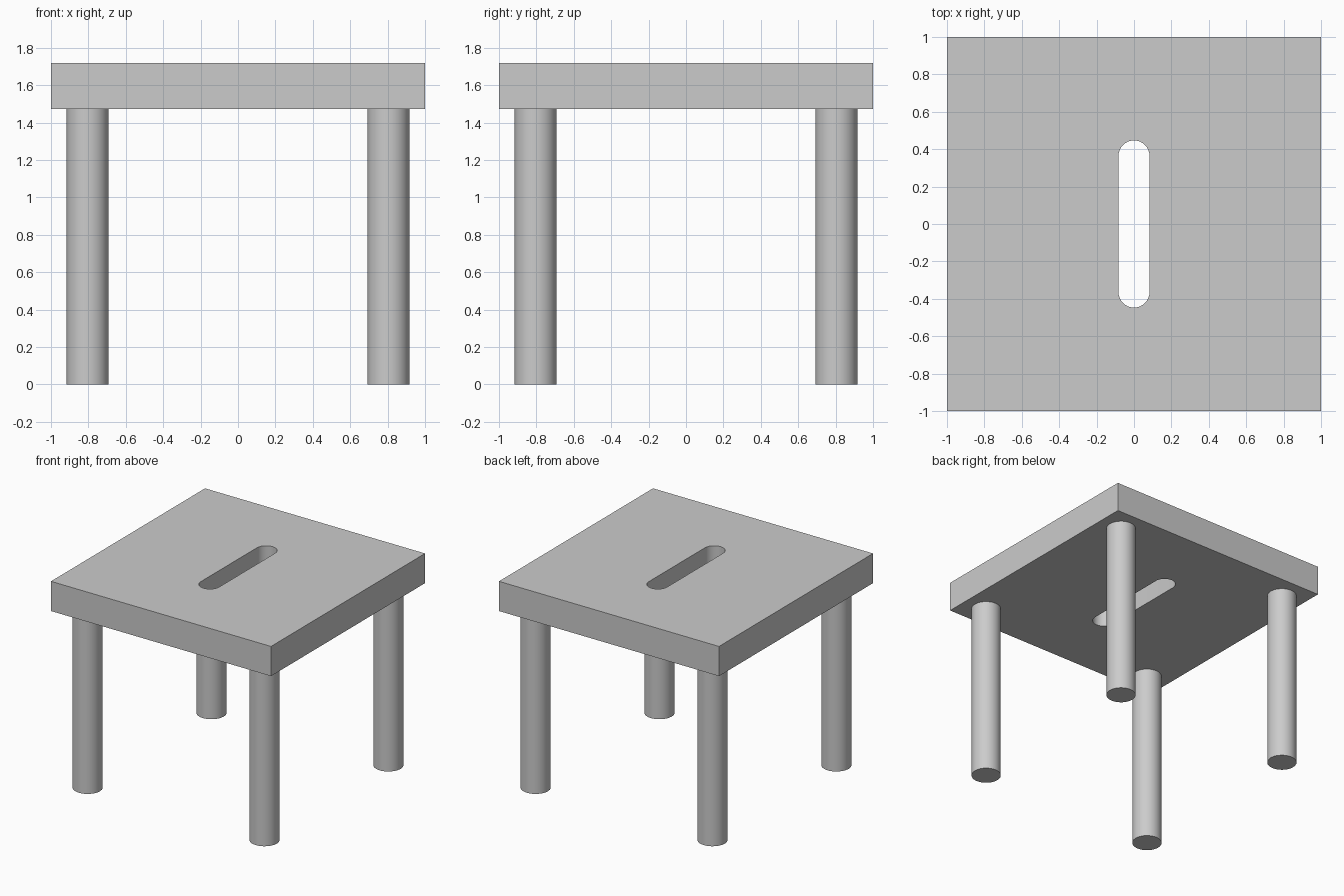
import bpy, bmesh
from math import pi, sin, cos

if "Cube" in bpy.data.objects:
    bpy.data.objects.remove(bpy.data.objects["Cube"])

SEAT_BOTTOM, SEAT_TOP = 1.473, 1.717
LEG_R, LEG_POS = 0.112, 0.804
SLOT_R, SLOT_HALF = 0.083, 0.447


def smooth(obj):
    bpy.ops.object.select_all(action='DESELECT')
    obj.select_set(True)
    bpy.context.view_layer.objects.active = obj
    bpy.ops.object.shade_smooth_by_angle(angle=pi / 6)


def loop(bm, points):
    verts = [bm.verts.new((x, y, SEAT_BOTTOM)) for x, y in points]
    return [bm.edges.new((v, verts[i - 1])) for i, v in enumerate(verts)]


# Seat: square outline with a rounded slot, filled and extruded upwards
n = 16
c = SLOT_HALF - SLOT_R
slot = [(SLOT_R * cos(pi * (i / n + end)),
         (c if end == 0 else -c) + SLOT_R * sin(pi * (i / n + end)))
        for end in (0, 1) for i in range(n + 1)]
bm = bmesh.new()
edges = loop(bm, [(-1, -1), (1, -1), (1, 1), (-1, 1)]) + loop(bm, slot)
bmesh.ops.triangle_fill(bm, edges=edges, use_beauty=True)
top = bmesh.ops.extrude_face_region(bm, geom=bm.faces[:], use_keep_orig=True)
bmesh.ops.translate(bm, vec=(0, 0, SEAT_TOP - SEAT_BOTTOM),
                    verts=[g for g in top['geom'] if isinstance(g, bmesh.types.BMVert)])
bmesh.ops.recalc_face_normals(bm, faces=bm.faces[:])
mesh = bpy.data.meshes.new("seat")
bm.to_mesh(mesh)
bm.free()
seat = bpy.data.objects.new("seat", mesh)
bpy.context.collection.objects.link(seat)
smooth(seat)

# Four round legs
for y, depth in ((-LEG_POS, "front"), (LEG_POS, "back")):
    for x, side in ((-LEG_POS, "left"), (LEG_POS, "right")):
        bpy.ops.mesh.primitive_cylinder_add(vertices=48, radius=LEG_R, depth=SEAT_BOTTOM,
                                            location=(x, y, SEAT_BOTTOM / 2))
        leg = bpy.context.object
        leg.name = f"{depth}_{side}_leg"
        smooth(leg)
